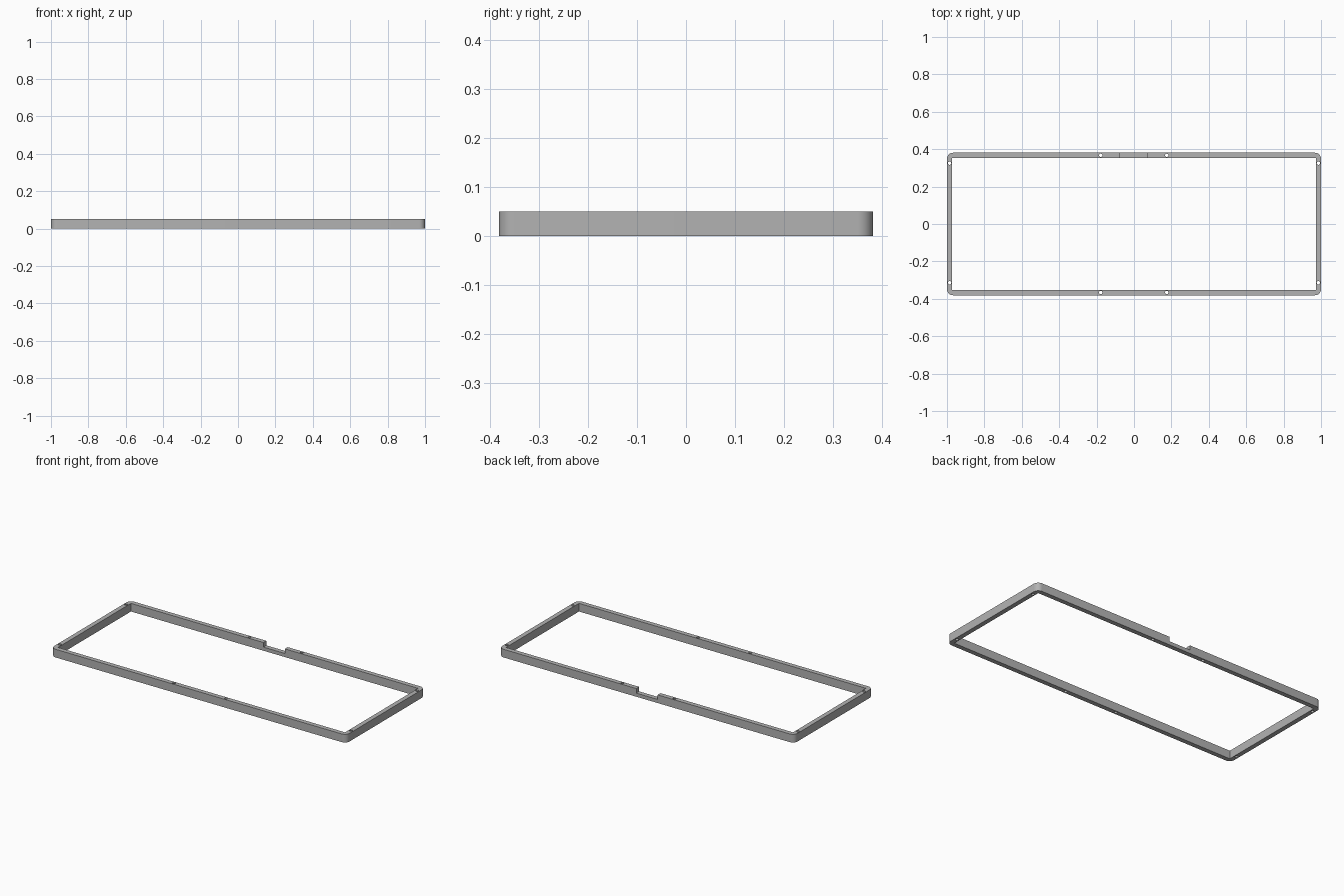
import bpy, bmesh, math
from mathutils import Matrix, Vector

if "Cube" in bpy.data.objects:
    bpy.data.objects.remove(bpy.data.objects["Cube"])

HX, HY, H = 1.0, 0.381, 0.05      # outer half sizes and height
WALL, RADIUS = 0.028, 0.032       # wall thickness and outer corner radius
HOLE = 0.009

grey = bpy.data.materials.new("plain grey")
grey.use_nodes = True
colour = (0.45, 0.45, 0.45, 1)
grey.diffuse_color = colour
grey.node_tree.nodes["Principled BSDF"].inputs["Base Color"].default_value = colour


def finish(name, bm):
    mesh = bpy.data.meshes.new(name)
    bm.to_mesh(mesh)
    bm.free()
    mesh.materials.append(grey)
    obj = bpy.data.objects.new(name, mesh)
    bpy.context.collection.objects.link(obj)
    return obj


def box(name, low, high, radius=0):
    low, high = Vector(low), Vector(high)
    bm = bmesh.new()
    place = Matrix.Translation((low + high) / 2) @ Matrix.Diagonal((*(high - low), 1))
    bmesh.ops.create_cube(bm, size=1, matrix=place)
    if radius:
        upright = [e for e in bm.edges if abs(e.verts[0].co.z - e.verts[1].co.z) > H / 2]
        bmesh.ops.bevel(bm, geom=upright, offset=radius, segments=8, profile=0.5,
                        affect='EDGES')
    return finish(name, bm)


# Rounded outer block
frame = box("frame", (-HX, -HY, 0), (HX, HY, H), RADIUS)

# Rectangular opening and the cable notch in the back rail
opening = box("opening_cutter", (-HX + WALL, -HY + WALL, -H), (HX - WALL, HY - WALL, 2 * H))
notch = box("notch_cutter", (-0.075, HY - 2 * WALL, 0.022), (0.07, HY + WALL, 2 * H))

# Screw holes: two per rail
bm = bmesh.new()
spots = [(x, y) for x in (-0.178, 0.175) for y in (-0.366, 0.367)]
spots += [(x, y) for x in (-0.986, 0.986) for y in (-0.314, 0.325)]
for x, y in spots:
    bmesh.ops.create_cone(bm, cap_ends=True, segments=20, radius1=HOLE, radius2=HOLE,
                          depth=4 * H, matrix=Matrix.Translation((x, y, H / 2)))
holes = finish("hole_cutter", bm)

# Cut, then drop the cutters
cutters = (opening, notch, holes)
for cutter in cutters:
    cutter.hide_render = True
    cut = frame.modifiers.new(cutter.name, 'BOOLEAN')
    cut.operation, cut.solver, cut.object = 'DIFFERENCE', 'EXACT', cutter
bpy.context.view_layer.update()
graph = bpy.context.evaluated_depsgraph_get()
result = bpy.data.meshes.new_from_object(frame.evaluated_get(graph))
frame.modifiers.clear()
frame.data = result
for cutter in cutters:
    bpy.data.objects.remove(cutter)

# Smooth rounded corners, crisp edges
bpy.ops.object.select_all(action='DESELECT')
frame.select_set(True)
bpy.context.view_layer.objects.active = frame
bpy.ops.object.shade_smooth_by_angle(angle=math.radians(30))
